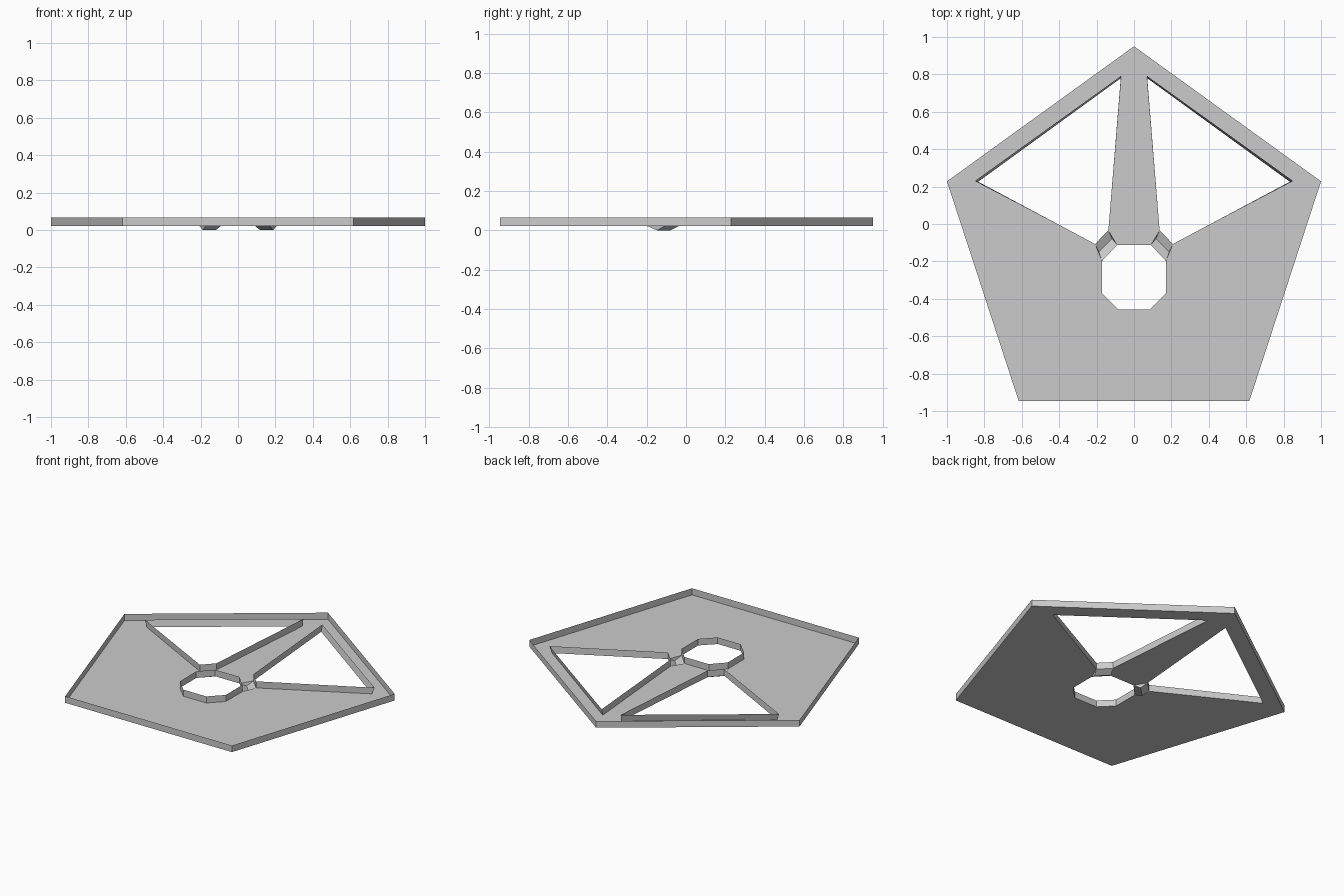
import bpy, bmesh

if "Cube" in bpy.data.objects:
    bpy.data.objects.remove(bpy.data.objects["Cube"])

Z0, Z1 = 0.022, 0.066   # floor level and rim level


def make_half(name, faces):
    """Mesh from coordinate faces on the +x half, mirrored across x = 0."""
    bm = bmesh.new()
    for f in faces:
        bm.faces.new([bm.verts.new(p) for p in f])
    bmesh.ops.remove_doubles(bm, verts=bm.verts, dist=0.0005)
    bmesh.ops.recalc_face_normals(bm, faces=bm.faces)
    me = bpy.data.meshes.new(name)
    bm.to_mesh(me)
    bm.free()
    ob = bpy.data.objects.new(name, me)
    bpy.context.collection.objects.link(ob)
    mod = ob.modifiers.new("mirror", 'MIRROR')
    mod.use_clip = True
    return ob


def at(points, z):
    return [(x, y, z) for x, y in points]


def walls(low, high, closed=False):
    """Vertical strip of quads between two outlines."""
    n = len(low)
    a, b = at(low, Z0), at(high, Z1)
    return [[a[i], a[(i + 1) % n], b[(i + 1) % n], b[i]]
            for i in range(n if closed else n - 1)]


# Half outlines: pentagon rim, octagon opening, large window
pentagon = [(0, 0.95), (1, 0.228), (0.617, -0.945), (0, -0.945)]
octagon = [(0, -0.457), (0.085, -0.457), (0.17, -0.372), (0.171, -0.198),
           (0.09, -0.112), (0, -0.112)]
window_low = [(0.07, 0.78), (0.833, 0.226), (0.208, -0.107), (0.137, -0.034)]
window_high = [(0.07, 0.791), (0.85, 0.23), (0.208, -0.107), (0.137, -0.034)]

# Open-topped tray: one C-shaped floor outline per half, plus thin walls
floor = pentagon + octagon[:4] + [window_low[2], window_low[1], window_low[0],
                                  window_low[3]] + octagon[4:]
make_half("tray", [at(floor, Z0)] + walls(pentagon, pentagon)
          + walls(octagon, octagon) + walls(window_low, window_high, True))

# Dipped V-shaped bridge between the octagon and each window
a0, a1 = at(window_low[2:], Z0)
c0, c1 = at(octagon[3:5], Z0)
b0, b1 = (0.188, -0.148, 0), (0.118, -0.078, 0)
make_half("bridges", [[a0, a1, b1, b0], [b0, b1, c1, c0],
                      [a0, b0, c0], [a1, c1, b1]])
